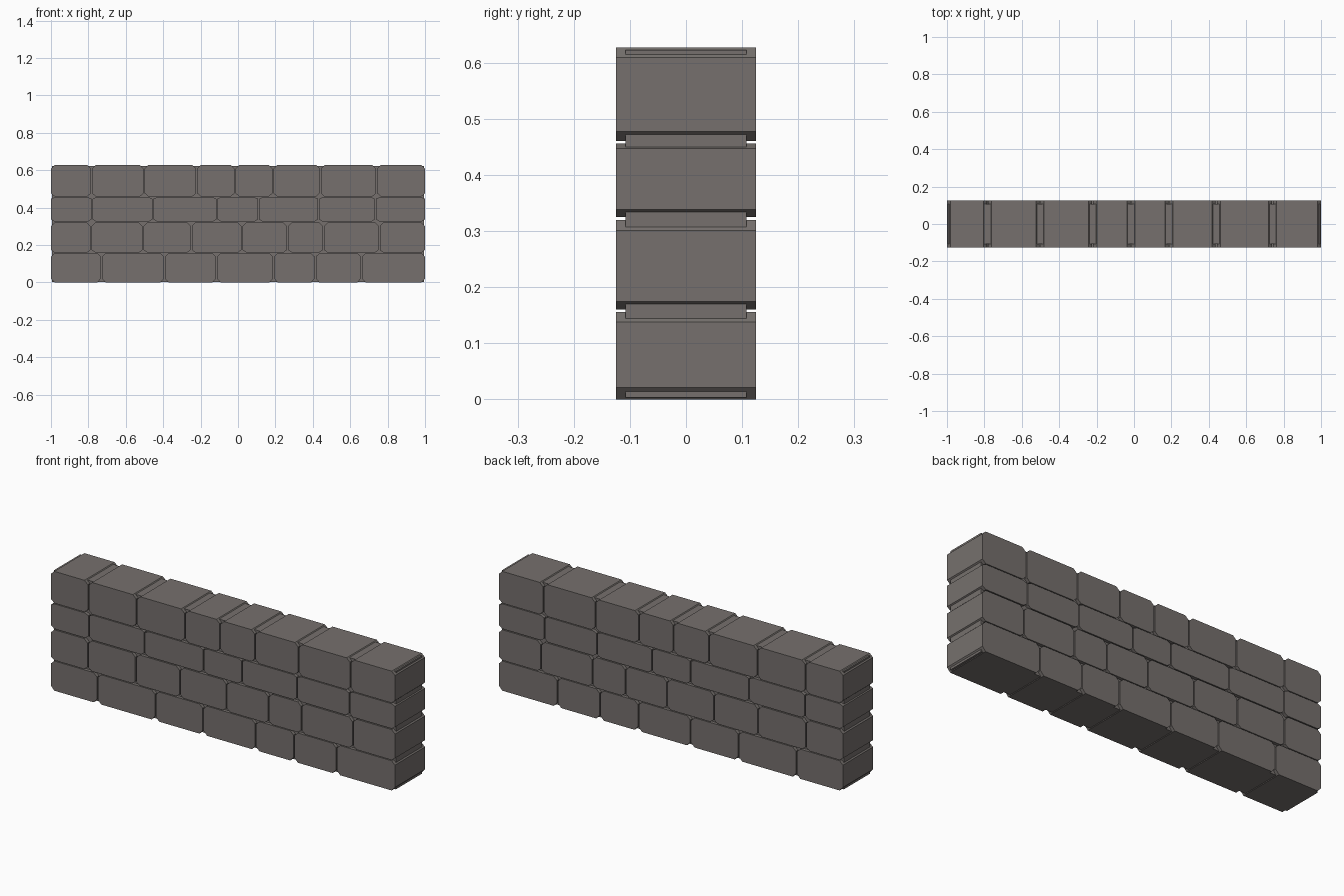
import bpy, bmesh

if "Cube" in bpy.data.objects:
    bpy.data.objects.remove(bpy.data.objects["Cube"])

stone = bpy.data.materials.new("warm grey stone")
stone.diffuse_color = (0.18, 0.163, 0.154, 1)
stone.use_nodes = True
stone.node_tree.nodes["Principled BSDF"].inputs["Base Color"].default_value = stone.diffuse_color


def prism(name, outline, half_depth):
    """Extrude an x/z outline along y, centred on y = 0."""
    bm = bmesh.new()
    face = bm.faces.new([bm.verts.new((x, -half_depth, z)) for x, z in outline])
    ext = bmesh.ops.extrude_face_region(bm, geom=[face])
    new = [g for g in ext["geom"] if isinstance(g, bmesh.types.BMVert)]
    bmesh.ops.translate(bm, verts=new, vec=(0, 2 * half_depth, 0))
    bmesh.ops.recalc_face_normals(bm, faces=bm.faces)
    mesh = bpy.data.meshes.new(name)
    bm.to_mesh(mesh)
    bm.free()
    mesh.materials.append(stone)
    obj = bpy.data.objects.new(name, mesh)
    bpy.context.collection.objects.link(obj)
    return obj


def block(name, x0, x1, z0, z1, cx, cb, ct):
    """Stone with its four long edges chamfered (bottom and top heights differ)."""
    prism(name, [(x0 + cx, z0), (x1 - cx, z0), (x1, z0 + cb), (x1, z1 - ct),
                 (x1 - cx, z1), (x0 + cx, z1), (x0, z1 - ct), (x0, z0 + cb)], 0.125)


# Courses: bottom, top, bottom chamfer, top chamfer, joint positions
courses = [
    (0.000, 0.156, 0.021, 0.018, [-0.73, -0.393, -0.115, 0.19, 0.413, 0.66]),
    (0.160, 0.320, 0.014, 0.019, [-0.785, -0.507, -0.25, 0.022, 0.265, 0.457, 0.755]),
    (0.325, 0.456, 0.013, 0.009, [-0.78, -0.455, -0.113, 0.11, 0.431, 0.735]),
    (0.460, 0.627, 0.017, 0.018, [-0.783, -0.502, -0.221, -0.016, 0.187, 0.44, 0.741]),
]
gap = 0.003
for row, (z0, z1, cb, ct, joints) in enumerate(courses, 1):
    edges = [-1 - gap] + joints + [1 + gap]
    for i, (a, b) in enumerate(zip(edges, edges[1:]), 1):
        block(f"stone_row{row}_{i}", a + gap, b - gap, z0, z1, 0.019, cb, ct)

# Recessed mortar filling the joints
prism("mortar_core", [(-0.994, 0.003), (0.994, 0.003), (0.994, 0.623), (-0.994, 0.623)], 0.108)
